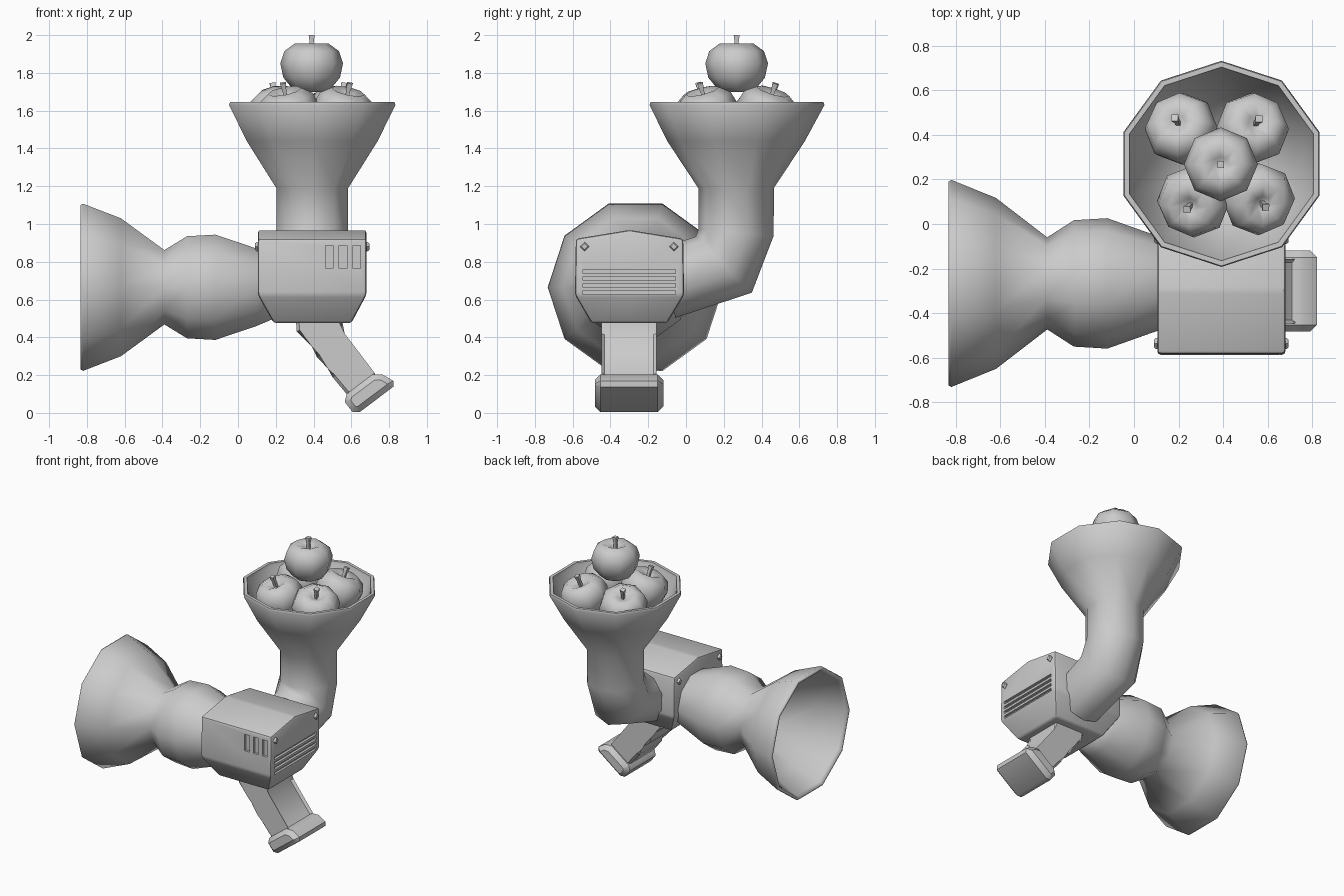
import bpy, bmesh, math
from mathutils import Vector, Matrix

if "Cube" in bpy.data.objects:
    bpy.data.objects.remove(bpy.data.objects["Cube"])

X, Y, Z = Vector((1, 0, 0)), Vector((0, 1, 0)), Vector((0, 0, 1))


def finish(name, bm, bevel=0, segments=1, angle=30, cutters=()):
    bmesh.ops.recalc_face_normals(bm, faces=bm.faces)
    mesh = bpy.data.meshes.new(name)
    bm.to_mesh(mesh)
    bm.free()
    ob = bpy.data.objects.new(name, mesh)
    bpy.context.collection.objects.link(ob)
    bpy.ops.object.select_all(action='DESELECT')
    ob.select_set(True)
    bpy.context.view_layer.objects.active = ob
    if bevel:
        m = ob.modifiers.new("bevel", 'BEVEL')
        m.width, m.segments, m.limit_method = bevel, segments, 'ANGLE'
        m.angle_limit = math.radians(12)
        bpy.ops.object.modifier_apply(modifier=m.name)
    for c in cutters:
        m = ob.modifiers.new("cut", 'BOOLEAN')
        m.operation, m.solver, m.object = 'DIFFERENCE', 'EXACT', c
        bpy.ops.object.modifier_apply(modifier=m.name)
        bpy.data.objects.remove(c)
    bpy.ops.object.shade_smooth_by_angle(angle=math.radians(angle))
    return ob


def loft(bm, rings):
    """Bridge rings of points and close both ends."""
    loops = [[bm.verts.new(p) for p in r] for r in rings]
    n = len(loops[0])
    for a, b in zip(loops, loops[1:]):
        for i in range(n):
            j = (i + 1) % n
            bm.faces.new((a[i], a[j], b[j], b[i]))
    bm.faces.new(loops[0])
    bm.faces.new(loops[-1])


def ring(c, u, v, r, n):
    return [Vector(c) + (u * math.cos(i * math.tau / n) + v * math.sin(i * math.tau / n)) * r
            for i in range(n)]


def box(bm, lo, hi):
    lo, hi = Vector(lo), Vector(hi)
    bmesh.ops.create_cube(bm, size=1, matrix=Matrix.Translation((lo + hi) / 2)
                          @ Matrix.Diagonal((*(hi - lo), 1)))


# Nozzle: ball chamber and hollow bell around the x axis
nozzle = [(.2, .17), (.1, .215), (-.12, .293), (-.27, .284), (-.39, .207), (-.62, .384),
          (-.82, .465), (-.834, .458), (-.834, .445), (-.81, .435), (-.62, .355),
          (-.42, .19), (-.36, .13)]
bm = bmesh.new()
loft(bm, [ring((x, -.267, .665), Y, Z, r, 10) for x, r in nozzle])
finish("nozzle", bm, angle=75)

# Hopper: bent pipe opening into a funnel; (y, z, radius, tilt)
hopper = [(-.09, .69, .19, -80), (.2, .785, .21, -45), (.265, .955, .2, -5), (.265, 1.19, .2, 0),
          (.265, 1.44, .365, 0), (.27, 1.63, .463, 0), (.27, 1.645, .458, 0),
          (.27, 1.645, .435, 0), (.27, 1.62, .43, 0), (.265, 1.43, .335, 0), (.265, 1.2, .17, 0)]
bm = bmesh.new()
rings = []
for y, z, r, t in hopper:
    t = math.radians(t)
    rings.append(ring((.393, y, z), Vector((0, math.cos(t), math.sin(t))), X, r, 10))
loft(bm, rings)
finish("hopper", bm, angle=65)

# Slots cut into the housing: front vents and end grille
bm = bmesh.new()
for i in range(3):
    x = .463 + .073 * i
    box(bm, (x, -.65, .765), (x + .04, -.568, .885))
for i in range(4):
    z = .628 + .037 * i
    box(bm, (.662, -.545, z), (.75, -.055, z + .02))
slots = finish("slots", bm)
slots.hide_render = True

# Motor housing: ridged top, tapered underside
bm = bmesh.new()


def section(x0, x1, y0, y1, z, ridge):
    m = (y0 + y1) / 2
    return [(x0, y0, z), (x1, y0, z), (x1, m, z + ridge), (x1, y1, z), (x0, y1, z), (x0, m, z + ridge)]


loft(bm, [section(.19, .6, -.5, -.1, .475, 0), section(.105, .68, -.588, -.01, .625, 0),
          section(.105, .68, -.583, -.015, .922, .046)])
# split the six-sided lid along its ridge
top = [v for v in bm.verts if v.co.z > .96]
bmesh.ops.connect_verts(bm, verts=top)
finish("motor_housing", bm, .015, 2, cutters=[slots])

# Bolts at both ends of the housing
for end, x in (("left", .105), ("right", .68)):
    for side, y in (("front", -.537), ("back", -.064)):
        s = -1 if end == "left" else 1
        bm = bmesh.new()
        loft(bm, [ring((x + s * d, y, .88), Y, Z, r, 4)
                  for d, r in ((-.02, .025), (.006, .025), (.015, .017))])
        finish(f"bolt_{end}_{side}", bm)


def extrude_xz(name, profile, y0, y1, bevel):
    bm = bmesh.new()
    loft(bm, [[(x, y, z) for x, z in profile] for y in (y0, y1)])
    # chamfer only the rims of the two side faces
    rims = [e for e in bm.edges if abs(e.verts[0].co.y - e.verts[1].co.y) < 1e-5]
    bmesh.ops.bevel(bm, geom=rims, offset=bevel, segments=1, affect='EDGES')
    return finish(name, bm, angle=40)


# Grip with finger steps, and its flared butt
extrude_xz("grip", [(.306, .5), (.311, .43), (.406, .36), (.417, .297), (.49, .244), (.5, .19),
                    (.575, .1), (.64, .08), (.73, .19), (.712, .2), (.549, .414), (.549, .5)],
           -.447, -.157, .016)
extrude_xz("grip_butt", [(.565, .058), (.607, .004), (.644, .004), (.822, .138), (.822, .17),
                         (.765, .203), (.712, .203), (.575, .1)], -.483, -.12, .03)

# Apples: one on top, four leaning outward; (x, y, z, lean x, lean y)
apples = [(.39, .268, 1.83, 0, 0), (.215, .425, 1.585, -.2, .33), (.53, .425, 1.585, .2, .3),
          (.27, .105, 1.585, -.2, -.25), (.557, .115, 1.585, .22, -.25)]
profile = [(.012, .085), (.035, .1), (.09, .125), (.145, .085), (.166, .02), (.15, -.055),
           (.105, -.11), (.06, -.132), (.015, -.115)]
for k, (x, y, z, lx, ly) in enumerate(apples):
    rot = Z.rotation_difference(Vector((lx, ly, 1)).normalized()).to_matrix().to_4x4()
    M = Matrix.Translation((x, y, z)) @ rot
    bm = bmesh.new()
    loft(bm, [ring((0, 0, h), X, Y, r, 8) for r, h in profile])
    bm.transform(M)
    finish(f"apple_{k + 1}", bm, angle=80)
    bm = bmesh.new()
    loft(bm, [ring((0, 0, h), X, Y, r, 4) for r, h in ((.013, .08), (.015, .13), (.022, .17))])
    bm.transform(M @ Matrix.Rotation(math.pi / 4, 4, 'Z'))
    finish(f"stem_{k + 1}", bm)
